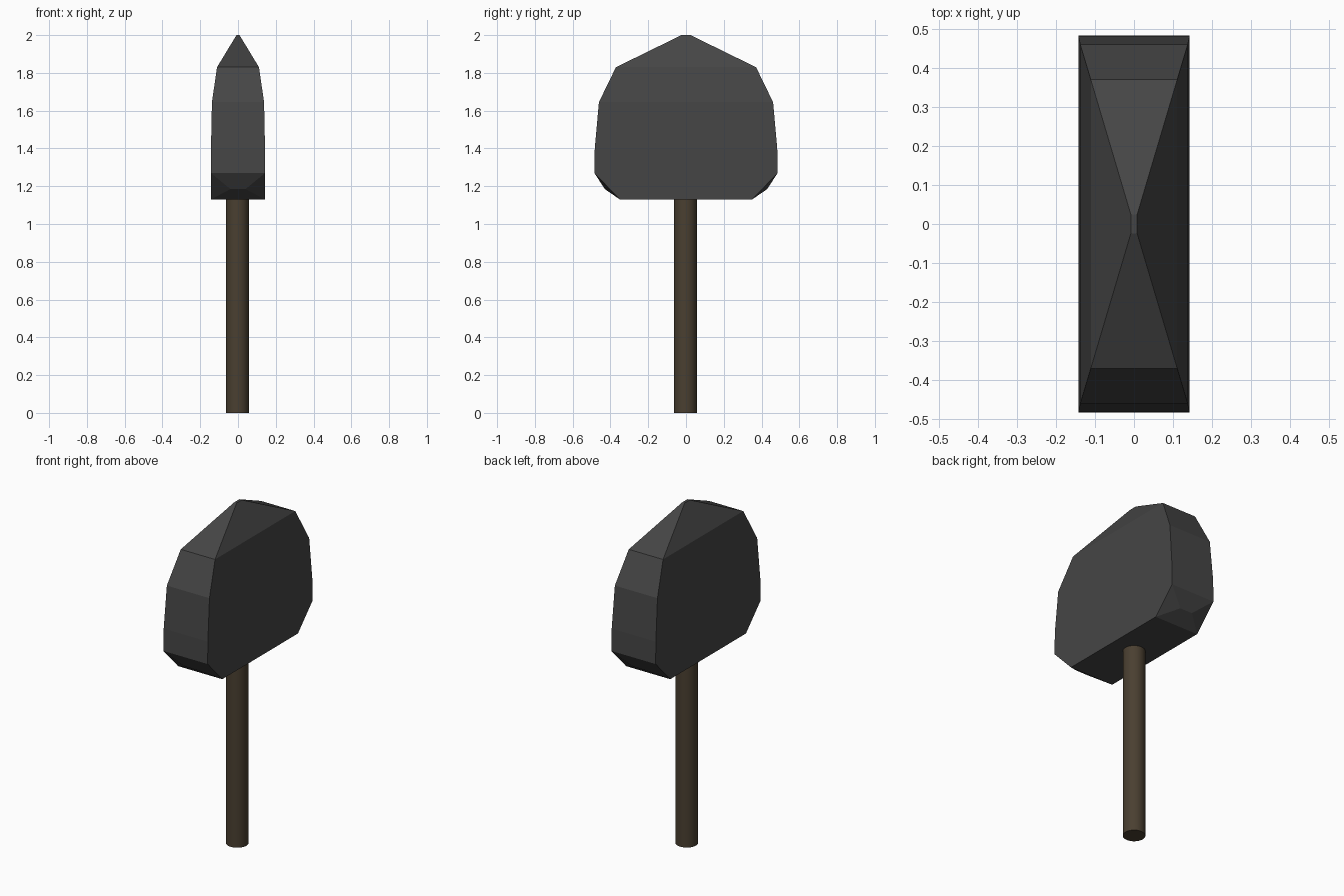
import bpy, bmesh

if "Cube" in bpy.data.objects:
    bpy.data.objects.remove(bpy.data.objects["Cube"])


def material(name, rgb):
    m = bpy.data.materials.new(name)
    m.diffuse_color = (*rgb, 1)
    m.use_nodes = True
    m.node_tree.nodes["Principled BSDF"].inputs["Base Color"].default_value = m.diffuse_color
    return m


# Faceted head: rectangular sections (half x, half y, z), bottom to top
sections = [
    (0.143, 0.35, 1.13),
    (0.143, 0.485, 1.27),
    (0.143, 0.483, 1.40),
    (0.138, 0.461, 1.645),
    (0.111, 0.371, 1.83),
    (0.008, 0.024, 2.0),
]
bm = bmesh.new()
corners = ((-1, -1), (1, -1), (1, 1), (-1, 1))
rings = [[bm.verts.new((sx * x, sy * y, z)) for sx, sy in corners]
         for x, y, z in sections]
bm.faces.new(rings[0][::-1])
bm.faces.new(rings[-1])

# Side walls between sections; the lowest end walls get corner chamfers
for i in range(len(rings) - 1):
    lo, hi = rings[i], rings[i + 1]
    for k in range(4):
        j = (k + 1) % 4
        a, b, c, d = lo[k], lo[j], hi[j], hi[k]
        if i == 0 and k in (0, 2):
            s = -1 if k == 0 else 1
            p = bm.verts.new((s * 0.04, s * 0.43, 1.185))
            q = bm.verts.new((-s * 0.04, s * 0.43, 1.185))
            for f in ((a, b, q, p), (b, c, q), (q, c, d, p), (p, d, a)):
                bm.faces.new(f)
        else:
            bm.faces.new((a, b, c, d))
bmesh.ops.recalc_face_normals(bm, faces=bm.faces[:])
mesh = bpy.data.meshes.new("head")
bm.to_mesh(mesh)
bm.free()
head = bpy.data.objects.new("head", mesh)
bpy.context.collection.objects.link(head)
mesh.materials.append(material("dark_stone", (0.06, 0.06, 0.06)))

# Round handle, its top end tucked into the head
top = 1.17
bpy.ops.mesh.primitive_cylinder_add(vertices=32, radius=0.06, depth=top,
                                    location=(-0.003, -0.003, top / 2))
handle = bpy.context.object
handle.name = "handle"
handle.data.materials.append(material("dark_wood", (0.068, 0.05, 0.03)))
bpy.ops.object.shade_smooth_by_angle()
